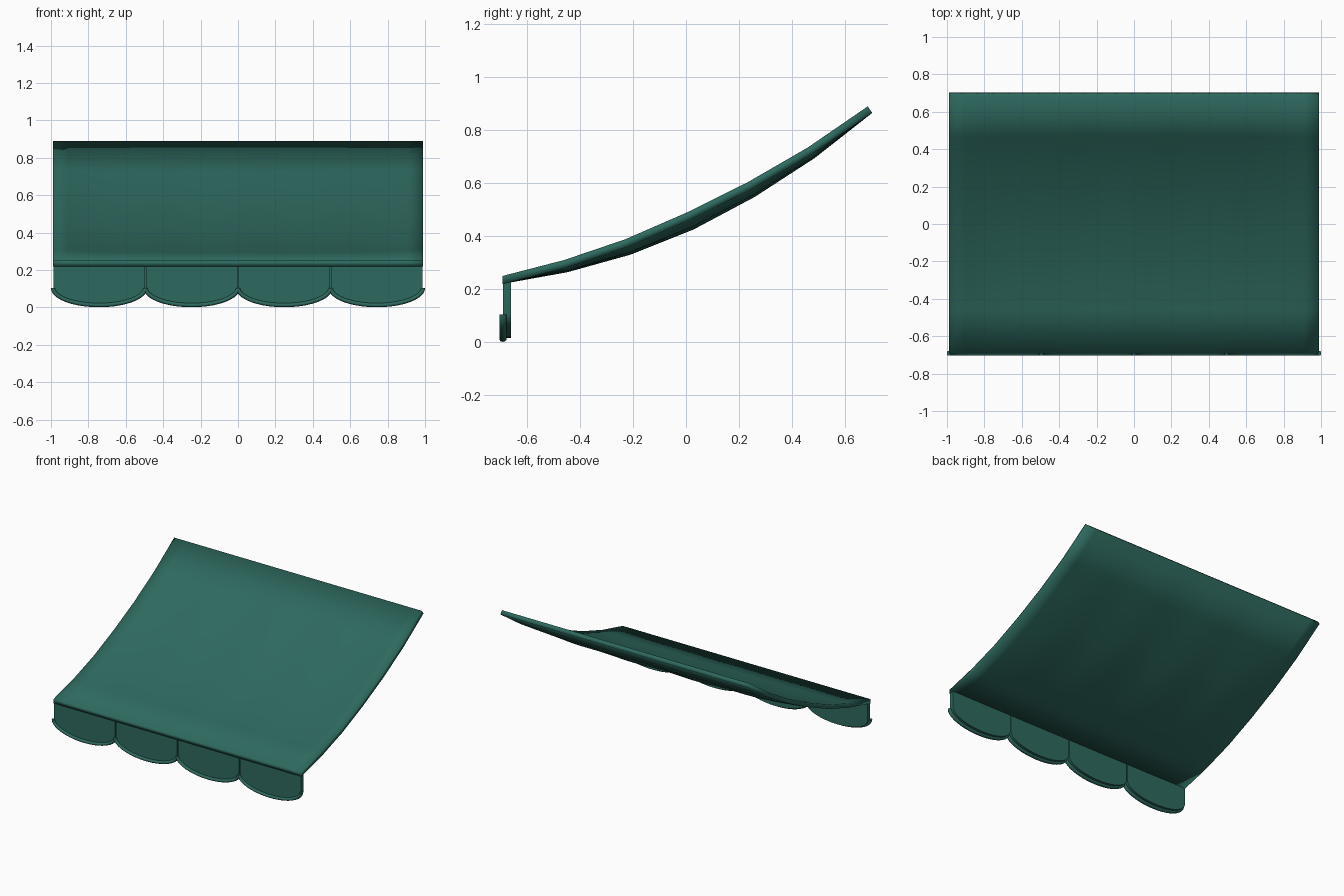
import bpy, bmesh
from math import sin, cos, pi, hypot
from mathutils import Vector

if "Cube" in bpy.data.objects:
    bpy.data.objects.remove(bpy.data.objects["Cube"], do_unlink=True)

GREEN = (0.027, 0.142, 0.113, 1)
cloth = bpy.data.materials.new("dark_teal_canvas")
cloth.use_nodes = True
cloth.diffuse_color = GREEN
cloth.node_tree.nodes["Principled BSDF"].inputs["Base Color"].default_value = GREEN


def loft(name, rows, angle=0.6):
    """Skin a list of equal-length closed point loops into a capped solid."""
    bm = bmesh.new()
    grid = [[bm.verts.new(p) for p in row] for row in rows]
    n = len(grid[0])
    for a, b in zip(grid, grid[1:]):
        for k in range(n):
            j = (k + 1) % n
            bm.faces.new((a[k], a[j], b[j], b[k]))
    # Caps as strips of quads between opposite points
    for row in (grid[0], grid[-1]):
        for k in range(n // 2 - 1):
            bm.faces.new((row[k], row[k + 1], row[-k - 2], row[-k - 1]))
    bmesh.ops.recalc_face_normals(bm, faces=bm.faces)
    mesh = bpy.data.meshes.new(name)
    bm.to_mesh(mesh)
    bm.free()
    mesh.materials.append(cloth)
    obj = bpy.data.objects.new(name, mesh)
    bpy.context.collection.objects.link(obj)
    bpy.ops.object.select_all(action="DESELECT")
    bpy.context.view_layer.objects.active = obj
    obj.select_set(True)
    bpy.ops.object.shade_smooth_by_angle(angle=angle)


# Slope of the awning: top edge line (y, z), front to back
PROFILE = [(-0.692, 0.25), (-0.46, 0.31), (-0.23, 0.388), (0, 0.488),
           (0.23, 0.602), (0.46, 0.735), (0.686, 0.89)]
HALF, THICK, COLS = 0.99, 0.03, 24
LAST = len(PROFILE) - 1


def at(i, x, down):
    """Point at profile step i, moved below the local slope."""
    (y0, z0), (y1, z1) = PROFILE[max(i - 1, 0)], PROFILE[min(i + 1, LAST)]
    d = hypot(y1 - y0, z1 - z0)
    ty, tz = ((y1 - y0) / d, (z1 - z0) / d) if i else (1, 0)
    y, z = PROFILE[i]
    return Vector((x, y + down * tz, z - down * ty))


def canopy_row(i, extra):
    v = abs(2 * i / LAST - 1)
    row = []
    for k in range(COLS + 1):
        u = 2 * k / COLS - 1
        sag = (1 - v ** 1.5) * (1 - u ** 4) * (0.035 - 0.004 * cos(4 * pi * u))
        row.append(at(i, u * HALF, sag + extra))
    return row


# Padded canopy sheet, sagging between its edges with soft ripples
loft("canopy_sheet", [canopy_row(i, 0) + canopy_row(i, THICK)[::-1]
                      for i in range(LAST + 1)], angle=pi)

# Valance: four scalloped flaps below the front edge
FLAPS, STEPS, SIDES = 4, 20, 10
WIDTH = 2 * HALF / FLAPS
END_Z, DROP, TOP_Z = 0.105, 0.093, 0.23
FRONT, BACK = -0.691, -0.66

for f in range(FLAPS):
    cx = -HALF + WIDTH * (f + 0.5)
    arc = [(-cos(pi * k / STEPS), -sin(pi * k / STEPS)) for k in range(STEPS + 1)]
    half = WIDTH / 2 - 0.003
    rows = []
    for c, s in arc:
        x, z = cx + half * c, END_Z + (DROP - 0.004) * s
        rows.append([(x, FRONT, z), (x, BACK, z), (x, BACK, TOP_Z), (x, FRONT, TOP_Z)])
    loft(f"valance_flap_{f + 1}", rows)

    # Round trim swept along the scallop
    rows = []
    for c, s in arc:
        p = Vector((cx + WIDTH / 2 * c, FRONT, END_Z + DROP * s))
        out = Vector((c * DROP, 0, s * WIDTH / 2)).normalized()
        rows.append([p + out * 0.011 * cos(a) + Vector((0, 0.014 * sin(a), 0))
                     for a in (2 * pi * j / SIDES for j in range(SIDES))])
    loft(f"valance_trim_{f + 1}", rows, angle=0.8)

    # Recessed seam to the next flap
    if f < FLAPS - 1:
        x = cx + WIDTH / 2
        loft(f"valance_seam_{f + 1}",
             [[(x - 0.003, y, z), (x + 0.003, y, z), (x + 0.003, y, TOP_Z),
               (x - 0.003, y, TOP_Z)] for y, z in ((-0.678, END_Z), (-0.673, END_Z))])
